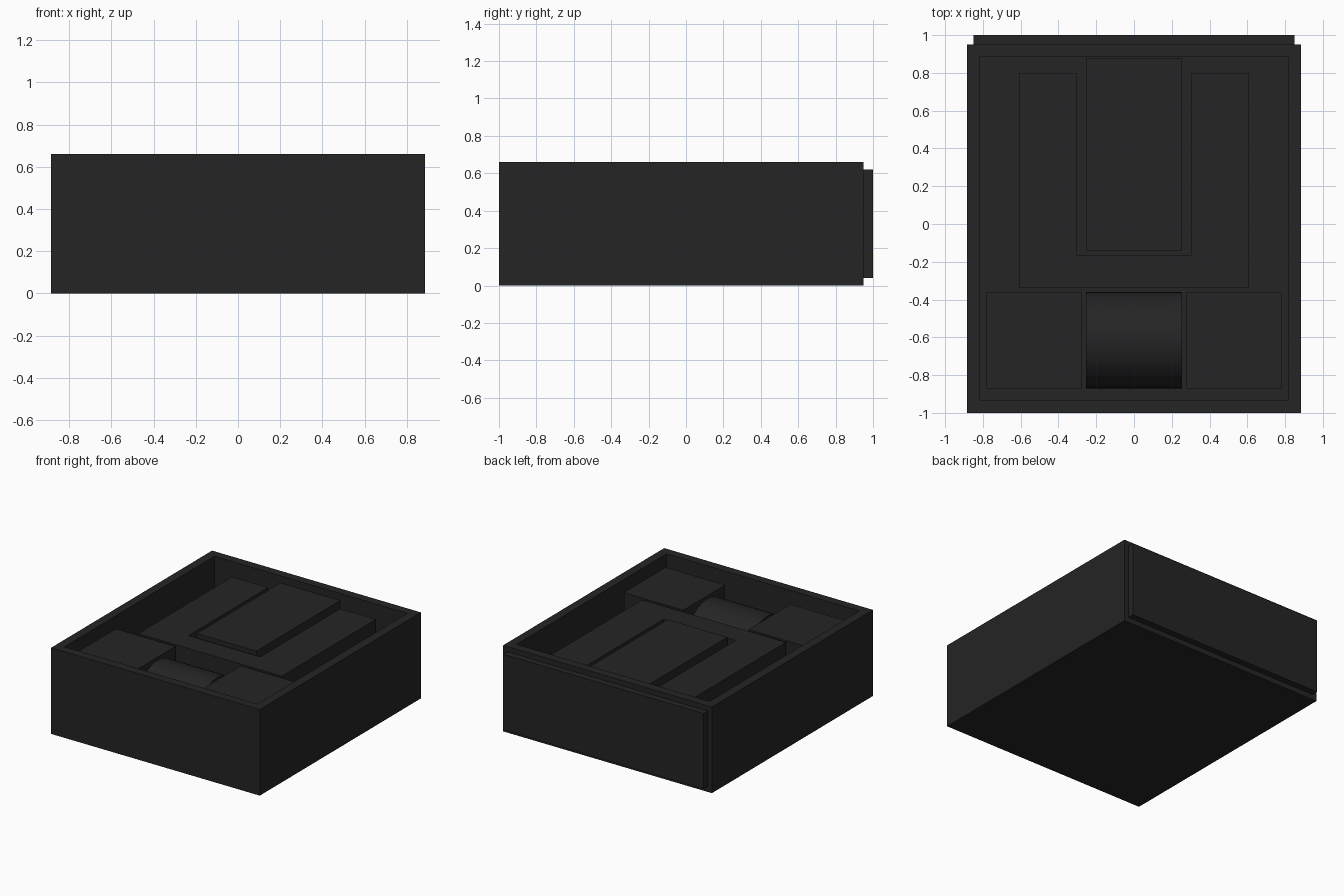
import bpy, bmesh, math

cube = bpy.data.objects.get("Cube")
if cube:
    bpy.data.objects.remove(cube, do_unlink=True)

# One charcoal colour throughout
charcoal = bpy.data.materials.new("charcoal")
charcoal.use_nodes = True
tone = (0.018, 0.018, 0.018, 1)
charcoal.diffuse_color = tone
charcoal.node_tree.nodes["Principled BSDF"].inputs["Base Color"].default_value = tone

FLOOR = 0.075
TOP = 0.59


def finish(name, bm):
    bmesh.ops.recalc_face_normals(bm, faces=bm.faces)
    mesh = bpy.data.meshes.new(name)
    bm.to_mesh(mesh)
    bm.free()
    mesh.materials.append(charcoal)
    obj = bpy.data.objects.new(name, mesh)
    bpy.context.collection.objects.link(obj)
    return obj


def prism(name, outline, z0, z1):
    """Extrude a flat outline straight up."""
    bm = bmesh.new()
    face = bm.faces.new([bm.verts.new((x, y, z0)) for x, y in outline])
    up = bmesh.ops.extrude_face_region(bm, geom=[face])["geom"]
    verts = [v for v in up if isinstance(v, bmesh.types.BMVert)]
    bmesh.ops.translate(bm, vec=(0, 0, z1 - z0), verts=verts)
    return finish(name, bm)


def rect(x0, x1, y0, y1):
    return [(x0, y0), (x1, y0), (x1, y1), (x0, y1)]


# Open tray: inset the top of a block and sink it to the floor
tray = prism("tray", rect(-0.885, 0.885, -1, 0.95), 0, 0.66)
bm = bmesh.new()
bm.from_mesh(tray.data)
lid = max(bm.faces, key=lambda f: f.calc_center_median().z)
bmesh.ops.inset_region(bm, faces=[lid], thickness=0.067, use_even_offset=True)
sunk = bmesh.ops.extrude_face_region(bm, geom=[lid])["geom"]
bmesh.ops.translate(bm, vec=(0, 0, FLOOR - 0.66),
                    verts=[v for v in sunk if isinstance(v, bmesh.types.BMVert)])
if lid.is_valid:
    bmesh.ops.delete(bm, geom=[lid], context="FACES_ONLY")
bmesh.ops.recalc_face_normals(bm, faces=bm.faces)
bm.to_mesh(tray.data)
bm.free()

# Panel on the back wall
prism("back_panel", rect(-0.85, 0.85, 0.95, 1), 0.04, 0.62)

# U-shaped block with the centre slab in its notch
half = [(0.61, -0.34), (0.61, 0.80), (0.305, 0.80), (0.305, -0.165)]
prism("u_block", half + [(-x, y) for x, y in reversed(half)], FLOOR, TOP)
prism("centre_slab", rect(-0.253, 0.253, -0.14, 0.875), FLOOR, 0.61)

# Cubes either side of the roller
prism("left_block", rect(0.277, 0.782, -0.87, -0.363), FLOOR, TOP)
prism("right_block", rect(-0.782, -0.277, -0.87, -0.363), FLOOR, TOP)

# Horizontal roller
bm = bmesh.new()
bmesh.ops.create_cone(bm, cap_ends=True, segments=48, radius1=0.255,
                      radius2=0.255, depth=0.506)
roller = finish("roller", bm)
roller.rotation_euler = (0, math.pi / 2, 0)
roller.location = (0, -0.615, FLOOR + 0.257)
bpy.ops.object.select_all(action="DESELECT")
roller.select_set(True)
bpy.context.view_layer.objects.active = roller
bpy.ops.object.shade_smooth_by_angle(angle=math.radians(30))
